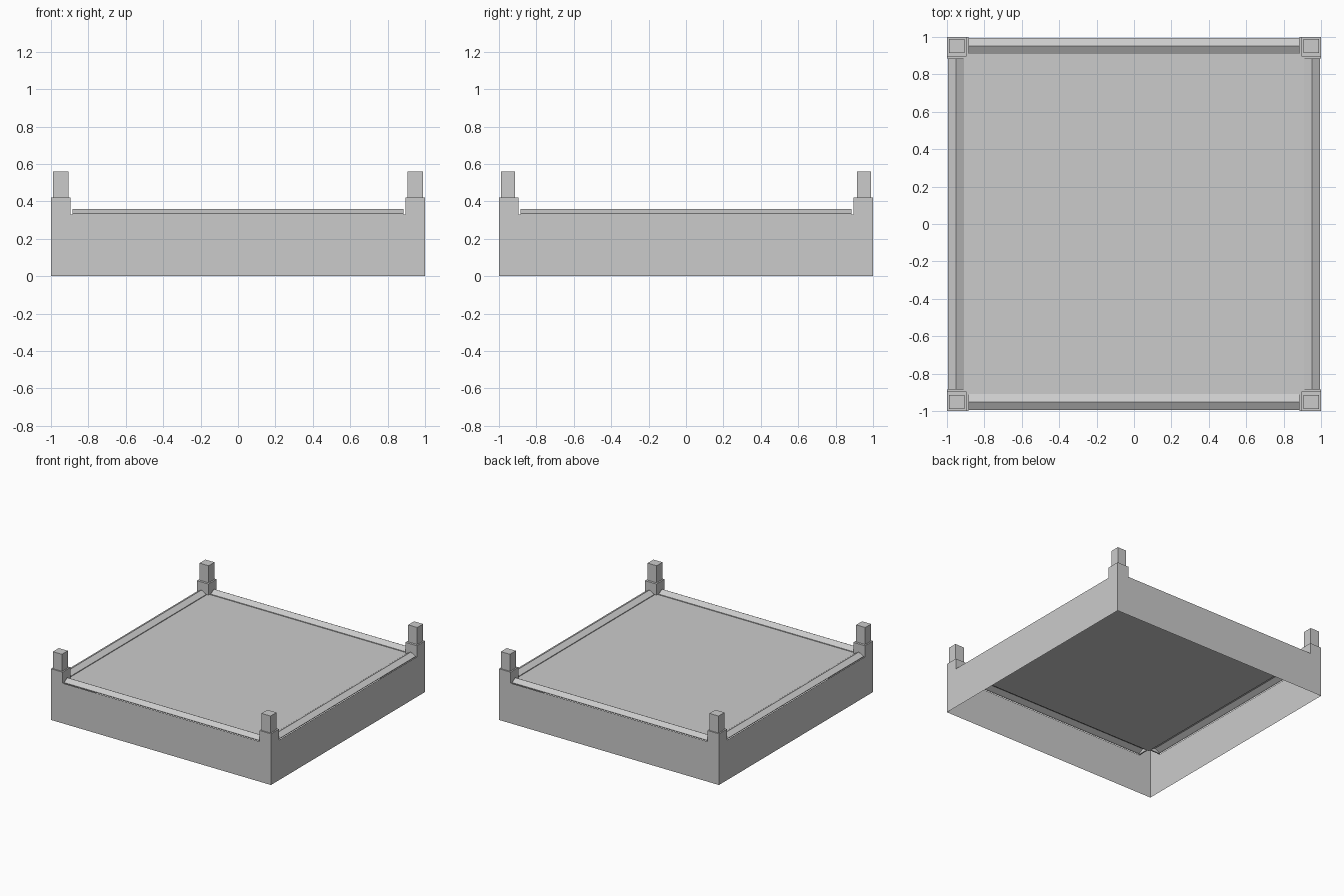
import bpy
import bmesh
from mathutils import Matrix, Vector
from math import pi

if "Cube" in bpy.data.objects:
    bpy.data.objects.remove(bpy.data.objects["Cube"], do_unlink=True)

DECK = 0.33          # height of the flat deck and wall tops
POST = 0.895         # inner edge of the corner posts
RIDGE = 0.885        # half length of each ridge

grey = bpy.data.materials.new("plain grey")
grey.use_nodes = True
colour = (0.6, 0.6, 0.6, 1)
grey.diffuse_color = colour
grey.node_tree.nodes["Principled BSDF"].inputs["Base Color"].default_value = colour


def finish(bm, name):
    mesh = bpy.data.meshes.new(name)
    bm.to_mesh(mesh)
    bm.free()
    mesh.materials.append(grey)
    obj = bpy.data.objects.new(name, mesh)
    bpy.context.collection.objects.link(obj)
    return obj


def strip(name, profile, start, end, turn, capped=False):
    """Sweep an (outward, up) profile along one side of the square."""
    bm = bmesh.new()
    spin = Matrix.Rotation(turn * pi / 2, 4, "Z")
    rows = [[bm.verts.new(spin @ Vector((t, -u, z))) for u, z in profile]
            for t in (start, end)]
    for i in range(len(profile) - 1):
        bm.faces.new((rows[0][i], rows[1][i], rows[1][i + 1], rows[0][i + 1]))
    if capped:
        bm.faces.new(rows[0])
        bm.faces.new(rows[1][::-1])
    return finish(bm, name)


def block(name, centre, size, open_bottom=False):
    bm = bmesh.new()
    bmesh.ops.create_cube(bm, size=1)
    bmesh.ops.scale(bm, vec=size, verts=bm.verts)
    bmesh.ops.translate(bm, vec=centre, verts=bm.verts)
    if open_bottom:
        under = [f for f in bm.faces if f.normal.z < -0.5]
        bmesh.ops.delete(bm, geom=under, context="FACES_ONLY")
    return finish(bm, name)


# Thin outer walls, low ridges along their tops, and ledges beside the posts
wall = [(1, 0), (1, DECK)]
ledge = [(1, DECK), (POST, DECK)]
ridge = [(0.995, DECK), (0.995, 0.336), (0.952, 0.36), (0.908, 0.336), (0.908, DECK)]
for turn, side in enumerate(("front", "left", "back", "right")):
    strip(side + "_wall", wall, -1, 1, turn)
    strip(side + "_ridge", ridge, -RIDGE, RIDGE, turn, capped=True)
    strip(side + "_ledge_a", ledge, -POST, -RIDGE, turn)
    strip(side + "_ledge_b", ledge, RIDGE, POST, turn)

# Flat deck sheet, open underneath
bm = bmesh.new()
bmesh.ops.create_grid(bm, x_segments=1, y_segments=1, size=0.908)
corner = 0.908
bmesh.ops.translate(bm, vec=(0, 0, DECK), verts=bm.verts)
finish(bm, "deck")

# Hollow corner posts with a smaller peg on top
for x, x_name in ((-1, "right"), (1, "left")):
    for y, y_name in ((-1, "front"), (1, "back")):
        name = y_name + "_" + x_name
        mid = (1 + POST) / 2
        width = 1 - POST
        block(name + "_post", (x * mid, y * mid, 0.375), (width, width, 0.09), True)
        block(name + "_peg", (x * 0.948, y * 0.952, 0.49), (0.082, 0.076, 0.14), True)
